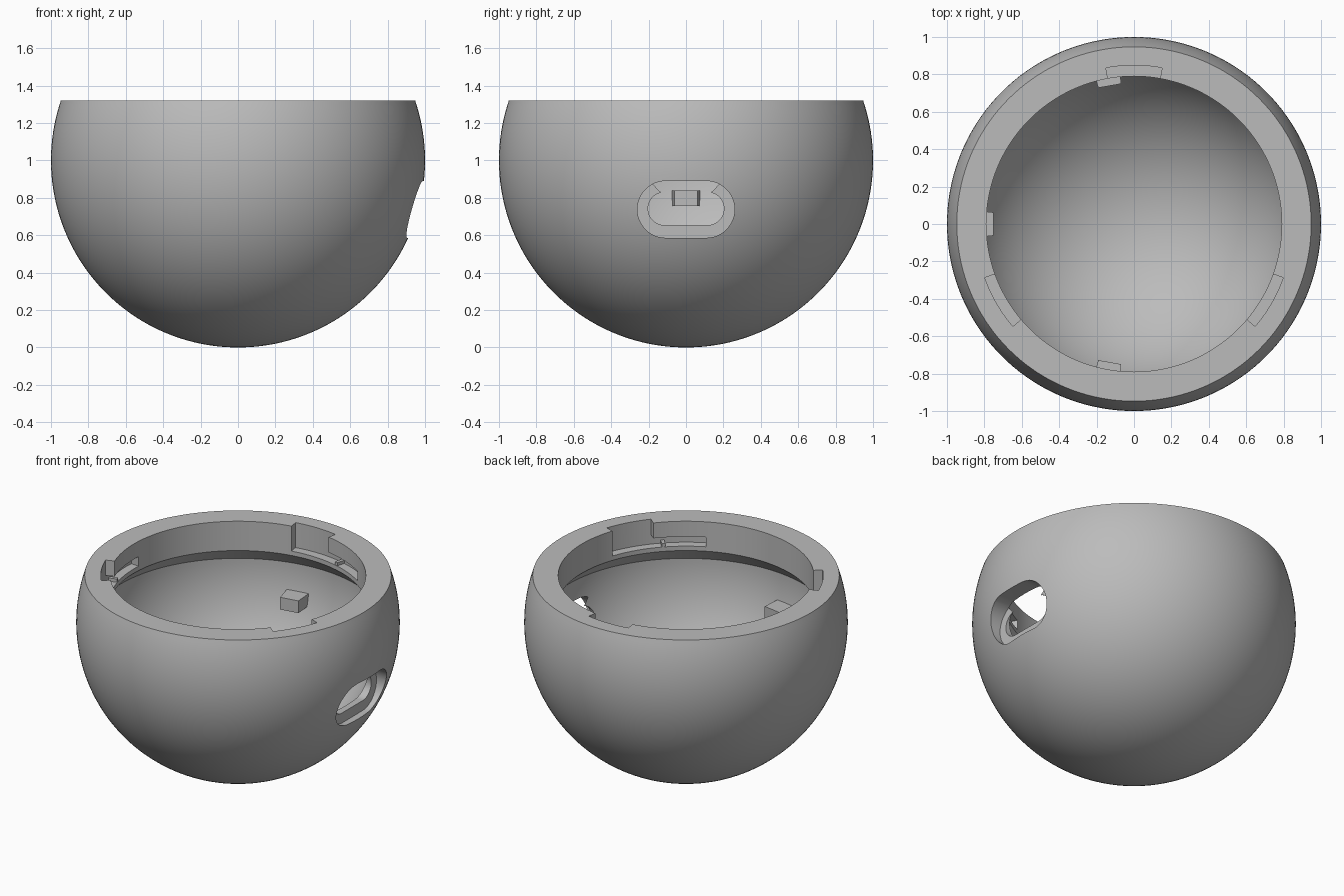
import bpy, bmesh
from math import sin, cos, pi, radians, sqrt
from mathutils import Vector, Matrix

if "Cube" in bpy.data.objects:
    bpy.data.objects.remove(bpy.data.objects["Cube"])

grey = bpy.data.materials.new("matte grey")
grey.use_nodes = True
grey.diffuse_color = (0.5, 0.5, 0.5, 1)
grey.node_tree.nodes["Principled BSDF"].inputs["Base Color"].default_value = (0.5, 0.5, 0.5, 1)

CENTRE = 1.0          # height of the ball centre
RIM = 1.32            # height of the flat rim
R_IN, R_OPEN = 0.89, 0.79


def make_object(name, bm):
    bmesh.ops.recalc_face_normals(bm, faces=bm.faces)
    mesh = bpy.data.meshes.new(name)
    bm.to_mesh(mesh)
    bm.free()
    mesh.materials.append(grey)
    obj = bpy.data.objects.new(name, mesh)
    bpy.context.collection.objects.link(obj)
    return obj


def prism(name, points, offset):
    """Extrude a flat outline along a vector."""
    bm = bmesh.new()
    face = bm.faces.new([bm.verts.new(p) for p in points])
    top = bmesh.ops.extrude_face_region(bm, geom=[face])["geom"]
    verts = [v for v in top if isinstance(v, bmesh.types.BMVert)]
    bmesh.ops.translate(bm, verts=verts, vec=offset)
    return make_object(name, bm)


def sector(name, r0, r1, a0, a1, z0, z1, steps=16):
    """Curved bar between two radii and two angles in degrees."""
    angles = [radians(a0 + (a1 - a0) * i / steps) for i in range(steps + 1)]
    outline = [(r1 * cos(a), r1 * sin(a), z0) for a in angles]
    outline += [(r0 * cos(a), r0 * sin(a), z0) for a in reversed(angles)]
    return prism(name, outline, Vector((0, 0, z1 - z0)))


def stadium(name, x0, x1, z, half, r, steps=24):
    """Rounded slot shape extruded along x."""
    outline = []
    for side in (1, -1):
        for i in range(steps + 1):
            a = -pi / 2 + pi * i / steps
            outline.append((x0, side * (half + r * cos(a)), z + side * r * sin(a)))
    return prism(name, outline, Vector((x1 - x0, 0, 0)))


def cut(target, cutter):
    mod = target.modifiers.new("cut", "BOOLEAN")
    mod.operation, mod.solver, mod.object = "DIFFERENCE", "EXACT", cutter
    bpy.context.view_layer.objects.active = target
    bpy.ops.object.modifier_apply(modifier=mod.name)
    bpy.data.objects.remove(cutter)


def arc(r, z_end, steps):
    """Profile of a sphere from its bottom pole up to a height."""
    z_rel = z_end - CENTRE
    end = pi / 2 + math_asin(z_rel / r)
    return [(r * sin(end * i / steps), CENTRE - r * cos(end * i / steps))
            for i in range(steps + 1)]


def math_asin(v):
    from math import asin
    return asin(v)


# Hollow bowl: outer ball, flat rim, straight collar, sloped shoulder, inner ball
profile = arc(1.0, RIM, 56) + [(R_OPEN, RIM), (R_OPEN, 1.12)] + arc(R_IN, 1.02, 48)[::-1]
bm = bmesh.new()
ring = [bm.verts.new((r, 0, z)) for r, z in profile]
edges = [bm.edges.new(pair) for pair in zip(ring, ring[1:])]
bmesh.ops.spin(bm, geom=ring + edges, cent=(0, 0, 0), axis=(0, 0, 1),
               angle=2 * pi, steps=144, use_merge=True)
bmesh.ops.remove_doubles(bm, verts=bm.verts, dist=0.0005)
bowl = make_object("bowl_shell", bm)

# Side port: wide recess and narrower through hole
cut(bowl, stadium("port_recess", 0.863, 1.2, 0.738, 0.108, 0.152))
cut(bowl, stadium("port_hole", 0.5, 1.2, 0.742, 0.115, 0.088))

# Twist-lock slots: open entry plus a channel running clockwise
for mid in (90, 210, 330):
    cut(bowl, sector("slot_entry", 0.75, 0.848, mid - 10.2, mid + 10.2, 1.15, 1.4))
    cut(bowl, sector("slot_channel", 0.75, 0.848, mid - 34, mid - 5, 1.15, 1.215))

bpy.ops.object.select_all(action="DESELECT")
bowl.select_set(True)
bpy.context.view_layer.objects.active = bowl
bpy.ops.object.shade_smooth_by_angle(angle=radians(25))

# Small locking bumps on the channel floors
for i, mid in enumerate((90, 210, 330)):
    sector(f"lock_bump_{i + 1}", 0.792, 0.86, mid - 15.8, mid - 14.2, 1.14, 1.172, 2)

# Support blocks inside the bowl, slightly tapered towards the middle
for i, angle in enumerate((100, 180, 260)):
    outline = [(0.75, -0.062, 0.757), (0.875, -0.075, 0.757),
               (0.875, 0.075, 0.757), (0.75, 0.062, 0.757)]
    block = prism(f"support_block_{i + 1}", outline, Vector((0, 0, 0.083)))
    block.data.transform(Matrix.Rotation(radians(angle), 4, "Z"))
